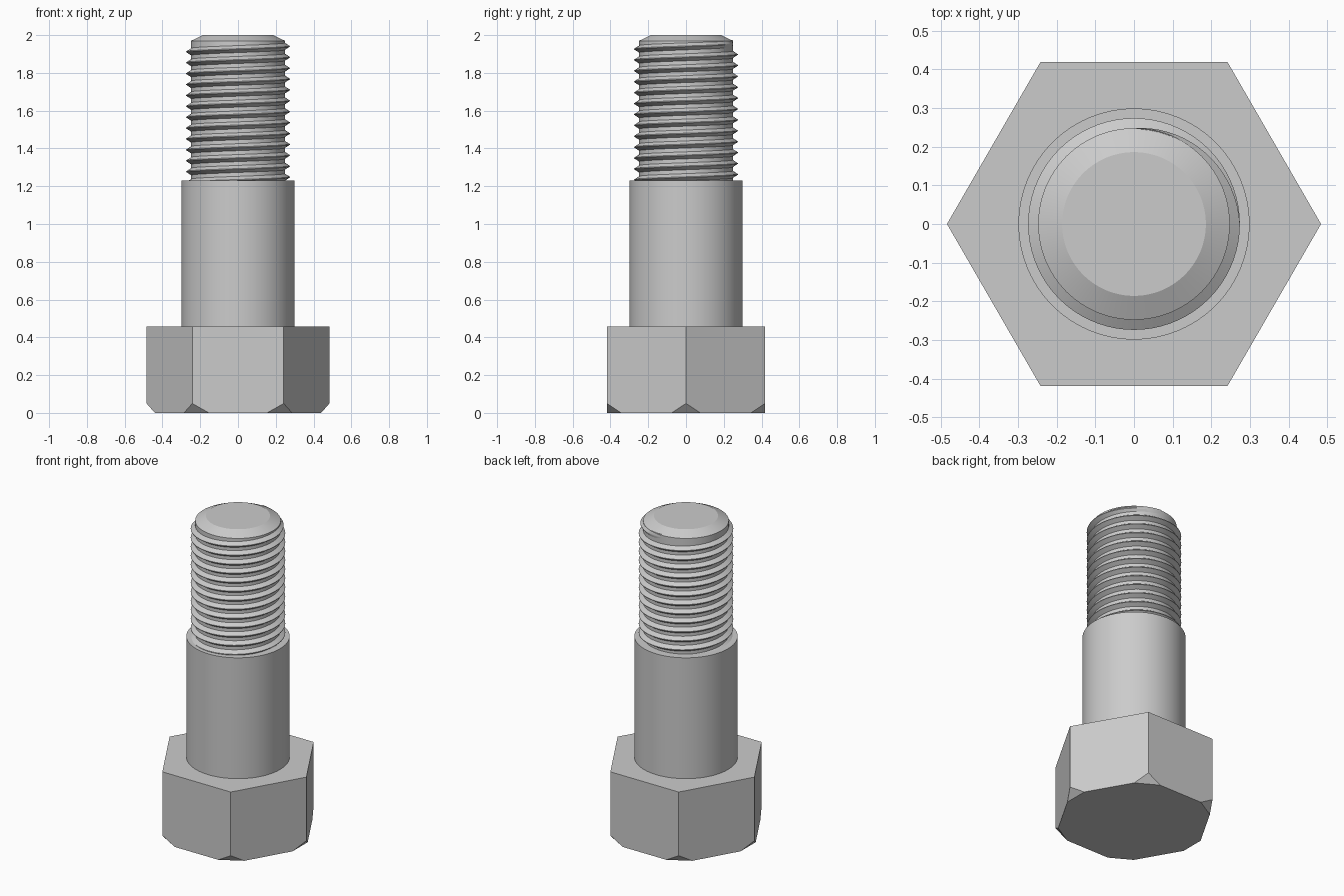
import bpy, bmesh
from math import pi, sin, cos, radians
from mathutils import Vector

cube = bpy.data.objects.get("Cube")
if cube:
    bpy.data.objects.remove(cube, do_unlink=True)

GREY = (0.6, 0.6, 0.6, 1)
steel = bpy.data.materials.new("grey_steel")
steel.use_nodes = True
steel.diffuse_color = GREY
steel.node_tree.nodes["Principled BSDF"].inputs["Base Color"].default_value = GREY


def add_object(name, bm, smooth=True):
    bmesh.ops.recalc_face_normals(bm, faces=bm.faces)
    mesh = bpy.data.meshes.new(name)
    bm.to_mesh(mesh)
    bm.free()
    mesh.materials.append(steel)
    obj = bpy.data.objects.new(name, mesh)
    bpy.context.collection.objects.link(obj)
    if smooth:
        bpy.ops.object.select_all(action="DESELECT")
        obj.select_set(True)
        bpy.context.view_layer.objects.active = obj
        bpy.ops.object.shade_smooth_by_angle(angle=radians(25))
    return obj


def lathe(name, profile, segments=96):
    """Closed solid of revolution from (radius, height) points, bottom to top."""
    bm = bmesh.new()
    rings = [[bm.verts.new((r * cos(2 * pi * i / segments), r * sin(2 * pi * i / segments), z))
              for i in range(segments)] for r, z in profile]
    for low, high in zip(rings, rings[1:]):
        for i in range(segments):
            j = (i + 1) % segments
            bm.faces.new((low[i], low[j], high[j], high[i]))
    bm.faces.new(rings[0][::-1])
    bm.faces.new(rings[-1])
    return add_object(name, bm)


# Hexagonal head with its lower corners cut off flat
HEAD_R, HEAD_H, CUT_R, CUT_H = 0.484, 0.457, 0.044, 0.05
bm = bmesh.new()
corners = [bm.verts.new((HEAD_R * cos(k * pi / 3), HEAD_R * sin(k * pi / 3), 0)) for k in range(6)]
base = bm.faces.new(corners)
top = bmesh.ops.extrude_face_region(bm, geom=[base], use_keep_orig=True)["geom"]
bmesh.ops.translate(bm, vec=(0, 0, HEAD_H),
                    verts=[v for v in top if isinstance(v, bmesh.types.BMVert)])
bmesh.ops.recalc_face_normals(bm, faces=bm.faces)
for k in range(6):
    out = Vector((cos(k * pi / 3), sin(k * pi / 3), 0))
    cut = bmesh.ops.bisect_plane(bm, geom=bm.verts[:] + bm.edges[:] + bm.faces[:], dist=1e-5,
                                 plane_co=out * (HEAD_R - CUT_R),
                                 plane_no=out * CUT_H - Vector((0, 0, CUT_R)), clear_outer=True)
    rim = [e for e in cut["geom_cut"] if isinstance(e, bmesh.types.BMEdge)]
    bmesh.ops.contextual_create(bm, geom=rim)
add_object("hex_head", bm, smooth=False)

# Plain shank and the chamfered core that carries the thread
SHANK_TOP, CORE_R = 1.23, 0.248
lathe("shank", [(0.299, HEAD_H), (0.299, SHANK_TOP)])
lathe("threaded_core", [(CORE_R, SHANK_TOP), (CORE_R, 1.97), (0.186, 2.0)])

# Right-handed thread, running out at the tip and ending inside the shank
PITCH, CREST_R, START_Z, STEPS = 0.0577, 0.274, 1.955, 72
bm = bmesh.new()
previous = None
for s in range(int(STEPS * (START_Z - SHANK_TOP + 0.03) / PITCH)):
    turn = 2 * pi * s / STEPS
    angle = pi / 2 - turn
    z = START_Z - PITCH * s / STEPS
    grow = min(1, turn / (pi / 2))
    crest = CORE_R + (CREST_R - CORE_R) * grow
    section = [(CORE_R - 0.002, -0.02), (crest, -0.002), (crest, 0.002), (CORE_R - 0.002, 0.02)]
    ring = [bm.verts.new((r * cos(angle), r * sin(angle), z + dz)) for r, dz in section]
    if previous:
        for i in range(4):
            j = (i + 1) % 4
            bm.faces.new((previous[i], previous[j], ring[j], ring[i]))
    else:
        bm.faces.new(ring)
    previous = ring
bm.faces.new(previous[::-1])
add_object("thread", bm)
